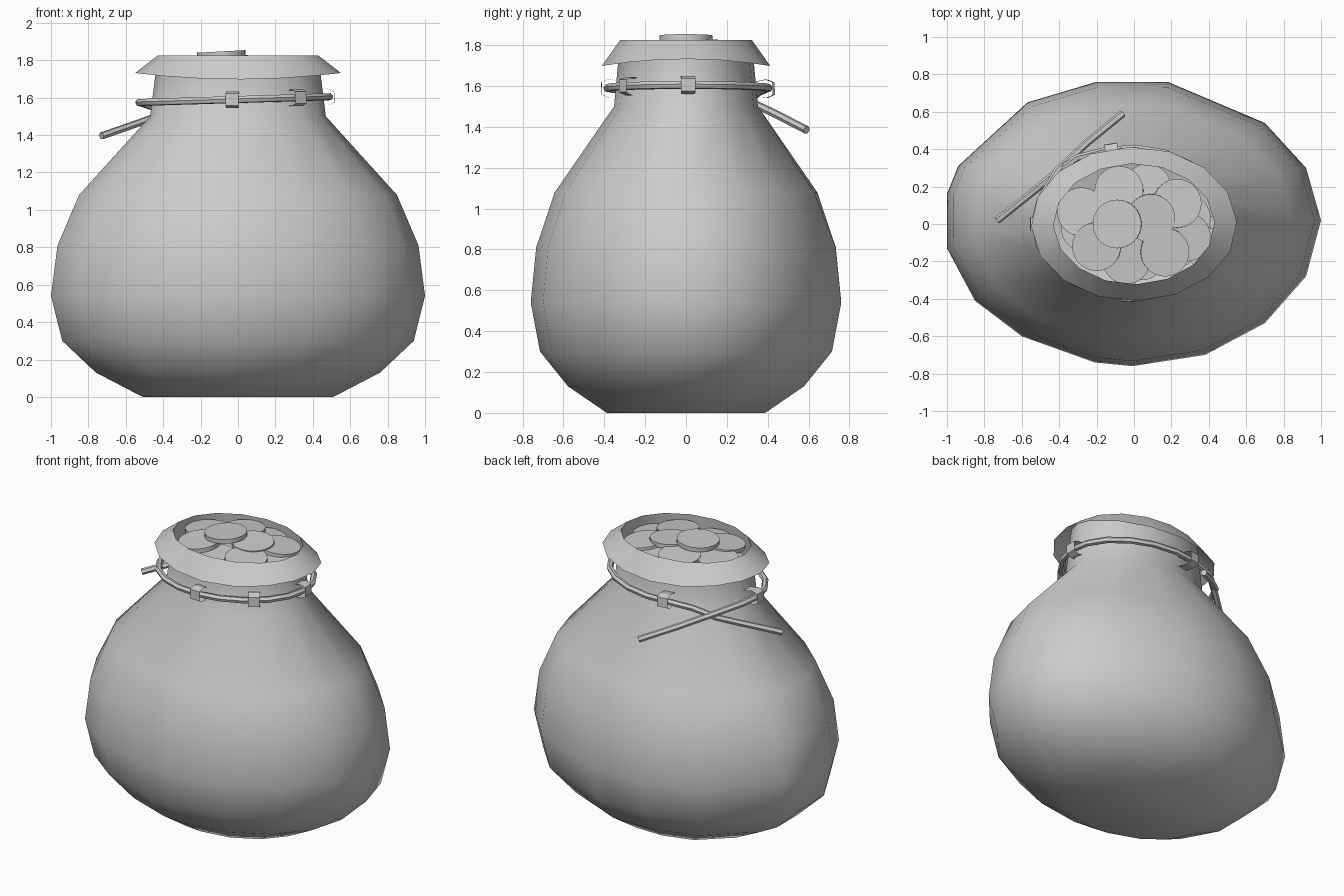
import bpy, bmesh, math
from mathutils import Vector, Matrix

if "Cube" in bpy.data.objects:
    bpy.data.objects.remove(bpy.data.objects["Cube"])


def finish(name, bm, angle=45):
    bmesh.ops.recalc_face_normals(bm, faces=bm.faces[:])
    me = bpy.data.meshes.new(name)
    bm.to_mesh(me)
    bm.free()
    ob = bpy.data.objects.new(name, me)
    bpy.context.collection.objects.link(ob)
    bpy.ops.object.select_all(action='DESELECT')
    ob.select_set(True)
    bpy.context.view_layer.objects.active = ob
    bpy.ops.object.shade_smooth_by_angle(angle=math.radians(angle))
    return ob


# Sack: one lumpy 16-sided outline scaled along a profile, cuff folded outwards
outline = [(1, .02), (.92, .3), (.7, .54), (.18, .76), (-.2, .76), (-.57, .65),
           (-.94, .31), (-1, .16), (-1, -.13), (-.85, -.41), (-.6, -.6),
           (-.21, -.74), (-.01, -.76), (.38, -.7), (.7, -.53), (.92, -.28)]
# the neck and cuff are rounder than the belly
rounded = [(math.cos(a), .75 * math.sin(a)) for a in
           [math.radians(2 + 22.5 * i) for i in range(16)]]
profile = [(.51, 0), (.76, .13), (.94, .30), (1, .54), (.965, .81),
           (.85, 1.08), (.47, 1.50), (.445, 1.70), (.43, 1.825), (.55, 1.715)]
bm = bmesh.new()
rings = []
for r, z in profile:
    ring = []
    for (ox, oy), (cx, cy) in zip(outline, rounded):
        t = min(max((z - .8) / .7, 0), 1)
        x, y = ox + (cx - ox) * t, oy + (cy - oy) * t
        sag = .017 * (x * x - y * y / .56) if r == .55 else 0
        ring.append(bm.verts.new((x * r, y * r, z + sag)))
    rings.append(ring)
for a, b in zip(rings, rings[1:]):
    for i in range(16):
        j = (i + 1) % 16
        bm.faces.new((a[i], a[j], b[j], b[i]))
bm.faces.new(rings[0][::-1])
finish("sack", bm)

# Rope: ring round the neck, ends crossing at the back left
path = [(-.06, .59, 1.385), (-.25, .435, 1.465), (-.41, .285, 1.535), (-.5, .13, 1.565)]
for i in range(17):
    a = math.radians(180 + i * 285 / 16)
    x = -.02 + .51 * math.cos(a)
    path.append((x, .01 + .395 * math.sin(a), 1.59 + .03 * x))
path += [(-.3, .355, 1.57), (-.42, .27, 1.505), (-.53, .18, 1.465), (-.73, .02, 1.395)]
cu = bpy.data.curves.new("rope_path", 'CURVE')
cu.dimensions = '3D'
cu.bevel_depth = .02
cu.bevel_resolution = 1
cu.use_fill_caps = True
sp = cu.splines.new('POLY')
sp.points.add(len(path) - 1)
for p, co in zip(sp.points, path):
    p.co = (*co, 1)
tmp = bpy.data.objects.new("rope_path", cu)
bpy.context.collection.objects.link(tmp)
bm = bmesh.new()
bm.from_mesh(tmp.to_mesh())
tmp.to_mesh_clear()
bpy.data.objects.remove(tmp)
finish("rope", bm)

# Belt loops: thin bent strips holding the rope against the neck
strip = [(-.08, .03), (-.01, .045), (.028, .032), (.03, -.03), (-.005, -.045), (-.07, -.04)]
for n, (x, y) in enumerate([(-.03, -.385), (.32, -.285), (.485, .01), (-.12, .40), (-.525, .0)]):
    out = Vector((x * .56, y, 0)).normalized()
    side = Vector((-out.y, out.x, 0)) * .035
    base = Vector((x, y, 1.59 + .03 * x))
    bm = bmesh.new()
    rows = []
    for d, h in strip:
        c = base + out * d + Vector((0, 0, h))
        rows.append([bm.verts.new(c - side), bm.verts.new(c + side)])
    for p, q in zip(rows, rows[1:]):
        bm.faces.new((p[0], p[1], q[1], q[0]))
    bmesh.ops.solidify(bm, geom=bm.faces[:], thickness=.006)
    finish(f"belt_loop_{n + 1}", bm, 20)

# Coins: overlapping discs heaped in the mouth (x, y, z, tilt x, tilt y)
coins = [(-.09, 0, 1.833, 0, -3), (.09, .03, 1.805, 3, 2), (-.08, .18, 1.795, -4, -2),
         (.07, .19, 1.775, -5, 2), (.23, .11, 1.785, -3, 6), (.165, -.15, 1.785, 4, 4),
         (-.2, -.12, 1.795, 5, -4), (-.28, .065, 1.785, -2, -5), (-.04, -.19, 1.765, 5, 0),
         (.28, -.07, 1.76, 3, 6), (.04, -.17, 1.74, 2, 1), (-.26, -.02, 1.74, 0, -2),
         (.28, .03, 1.735, 0, 2), (0, .15, 1.735, -2, 0), (0, 0, 1.74, 0, 0)]
for n, (x, y, z, tx, ty) in enumerate(coins):
    bm = bmesh.new()
    m = (Matrix.Translation((x, y, z)) @ Matrix.Rotation(math.radians(tx), 4, 'X')
         @ Matrix.Rotation(math.radians(ty), 4, 'Y'))
    bmesh.ops.create_cone(bm, cap_ends=True, segments=32, radius1=.13,
                          radius2=.13, depth=.028, matrix=m)
    finish(f"coin_{n + 1}", bm, 30)
